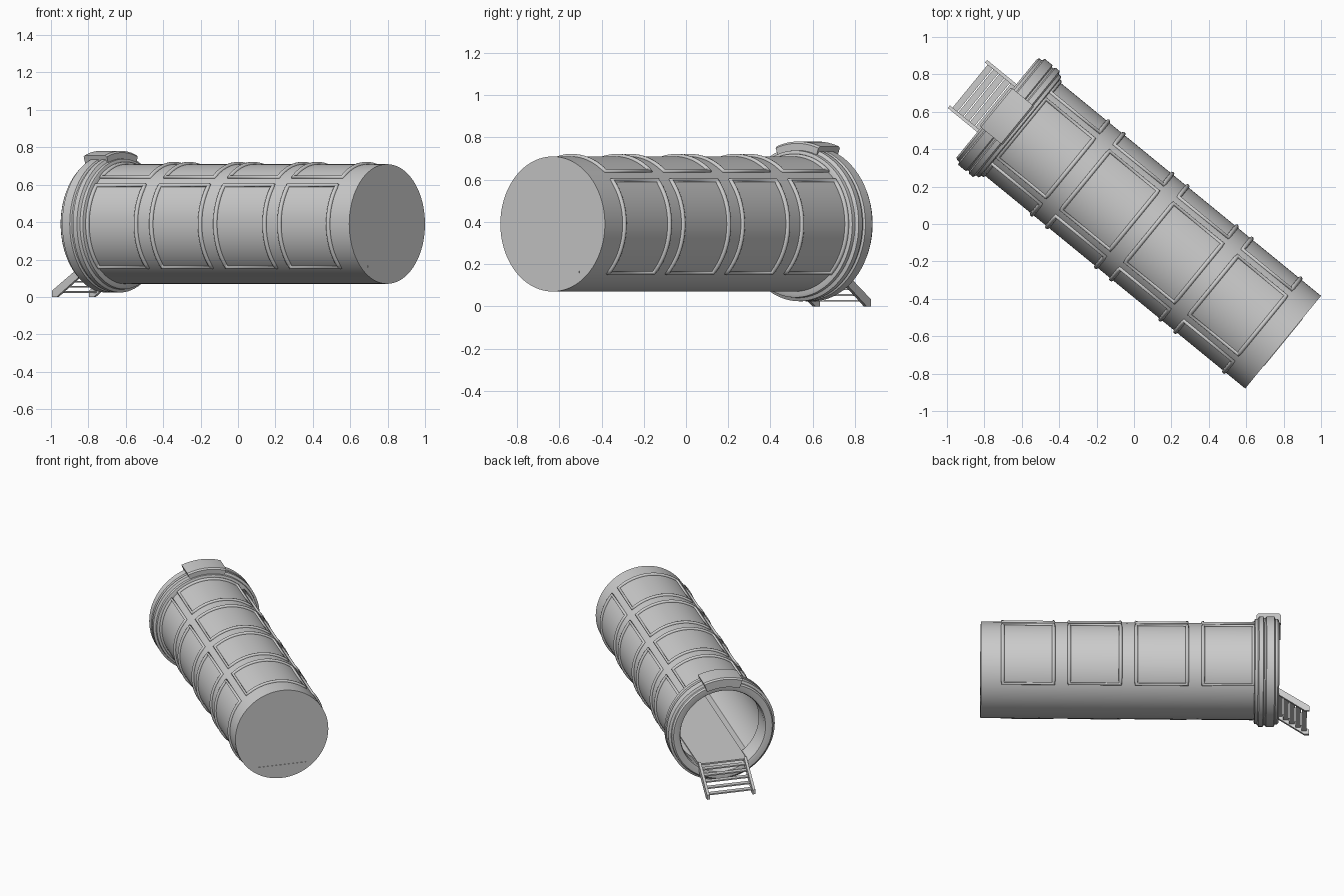
import bpy, bmesh
from math import sin, cos, pi, radians, atan2
from mathutils import Matrix

if "Cube" in bpy.data.objects:
    bpy.data.objects.remove(bpy.data.objects["Cube"])

# Local frame: x runs along the tube axis (closed end +x), z = 0 on the axis
AXIS_Z = 0.39
PLACE = (Matrix.Translation((0.010, 0.012, AXIS_Z))
         @ Matrix.Rotation(atan2(-0.633, 0.774), 4, 'Z'))
R = 0.32


def finish(name, bm):
    bmesh.ops.recalc_face_normals(bm, faces=bm.faces)
    me = bpy.data.meshes.new(name)
    bm.to_mesh(me)
    bm.free()
    ob = bpy.data.objects.new(name, me)
    bpy.context.collection.objects.link(ob)
    ob.matrix_world = PLACE
    bpy.ops.object.select_all(action='DESELECT')
    ob.select_set(True)
    bpy.context.view_layer.objects.active = ob
    bpy.ops.object.shade_smooth_by_angle(angle=radians(25))
    return ob


def sweep(name, profile, a0=0.0, a1=2 * pi, n=72):
    """Revolve a closed (x, radius) profile about the axis, capped if partial."""
    full = a1 - a0 > 6.28
    bm = bmesh.new()
    rows = []
    for i in range(n if full else n + 1):
        a = a0 + (a1 - a0) * i / n
        rows.append([bm.verts.new((x, r * cos(a), r * sin(a))) for x, r in profile])
    m = len(profile)
    for i in range(n):
        p, q = rows[i], rows[(i + 1) % len(rows)]
        for j in range(m):
            k = (j + 1) % m
            bm.faces.new((p[j], p[k], q[k], q[j]))
    if not full:
        bm.faces.new(rows[0])
        bm.faces.new(rows[-1])
    return finish(name, bm)


def extrude_y(name, profile, y0, y1):
    """Extrude an (x, z) outline across the tube."""
    bm = bmesh.new()
    a = [bm.verts.new((x, y0, z)) for x, z in profile]
    b = [bm.verts.new((x, y1, z)) for x, z in profile]
    bm.faces.new(a)
    bm.faces.new(b)
    for i in range(len(a)):
        j = (i + 1) % len(a)
        bm.faces.new((a[i], a[j], b[j], b[i]))
    return finish(name, bm)


def box(name, x0, x1, y0, y1, z0, z1):
    return extrude_y(name, [(x0, z0), (x1, z0), (x1, z1), (x0, z1)], y0, y1)


def window_frame(name, x0, x1, a0, a1, n=20):
    """Rounded bar following a rectangle wrapped on the tube wall."""
    arc = [radians(a0 + (a1 - a0) * i / n) for i in range(n + 1)]
    pts = [(x0, a) for a in arc] + [(x1, a) for a in reversed(arc)]
    cu = bpy.data.curves.new(name, 'CURVE')
    cu.dimensions = '3D'
    cu.bevel_depth = 0.012
    cu.bevel_resolution = 2
    sp = cu.splines.new('POLY')
    sp.points.add(len(pts) - 1)
    for p, (x, a) in zip(sp.points, pts):
        p.co = (x, 0.321 * cos(a), 0.321 * sin(a), 1)
    sp.use_cyclic_u = True
    ob = bpy.data.objects.new(name, cu)
    bpy.context.collection.objects.link(ob)
    ob.matrix_world = PLACE


# Tube wall and closed end
sweep("tube_wall", [(-0.94, R), (1.017, R), (1.017, R - 0.012), (-0.94, R - 0.012)])
bm = bmesh.new()
bmesh.ops.create_cone(bm, cap_ends=True, segments=72, radius1=R - 0.001,
                      radius2=R - 0.001, depth=0.012,
                      matrix=Matrix.Translation((1.011, 0, 0)) @ Matrix.Rotation(pi / 2, 4, 'Y'))
finish("end_wall", bm)

# Ridged entrance ring
sweep("entrance_ring", [
    (-0.94, 0.288), (-0.956, 0.295), (-0.960, 0.310), (-0.960, 0.340), (-0.950, 0.350),
    (-0.935, 0.350), (-0.928, 0.366), (-0.876, 0.366), (-0.870, 0.356), (-0.860, 0.356),
    (-0.854, 0.366), (-0.826, 0.366), (-0.818, 0.350), (-0.800, 0.348), (-0.795, 0.335),
    (-0.795, 0.300), (-0.81, 0.288)])

# Curved canopy block above the entrance
sweep("canopy_block", [(-0.972, 0.325), (-0.972, 0.382), (-0.962, 0.391), (-0.822, 0.391),
                       (-0.812, 0.382), (-0.812, 0.342)],
      radians(70), radians(110), 12)

# Window frames: four bays, each with two sides and a top
for i, (x0, x1) in enumerate([(0.536, 0.873), (0.093, 0.433), (-0.349, -0.012), (-0.79, -0.455)]):
    window_frame(f"right_window_frame_{i}", x0, x1, -46, 40)
    window_frame(f"left_window_frame_{i}", x0, x1, 140, 226)
    window_frame(f"top_window_frame_{i}", x0, x1, 51, 129)

# Inner floor
box("floor", -0.955, 1.02, -0.165, 0.165, -0.233, -0.222)
box("floor_underlay", -0.93, 1.0, -0.205, 0.205, -0.240, -0.230)

# Entrance stairs: two stringers with flat treads
G = -AXIS_Z
stringer = [(-1.163, G), (-1.163, G + 0.033), (-0.945, G + 0.178),
            (-0.935, G + 0.135), (-1.130, G)]
for name, s in (("right_stringer", 1), ("left_stringer", -1)):
    extrude_y(name, stringer, s * 0.148, s * 0.166)
for i in range(5):
    x = -1.145 + i * 0.04
    z = G + 0.022 + i * 0.0275
    box(f"stair_tread_{i}", x, x + 0.034, -0.15, 0.15, z, z + 0.009)
